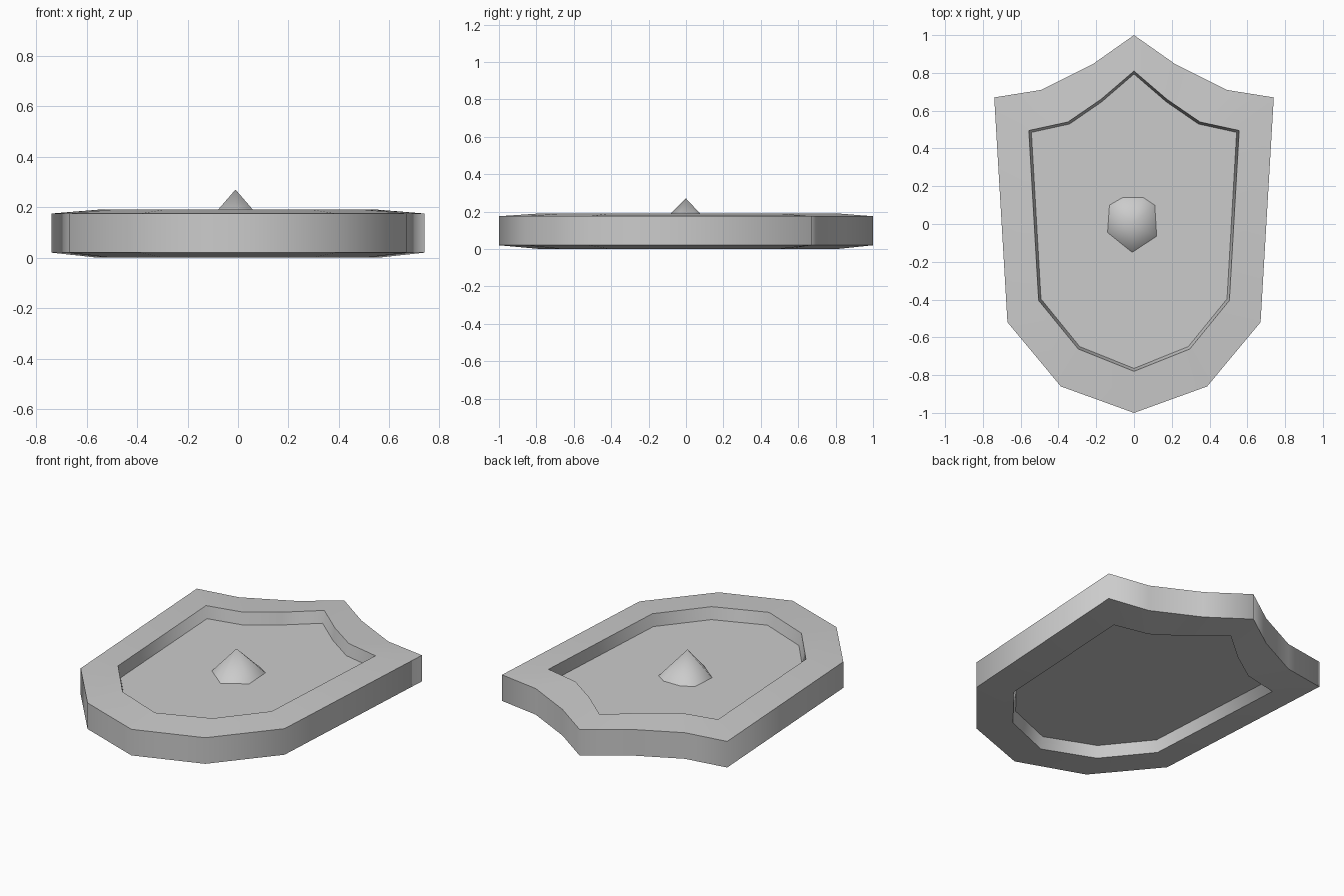
import bpy, bmesh

if "Cube" in bpy.data.objects:
    bpy.data.objects.remove(bpy.data.objects["Cube"], do_unlink=True)

# Single plain metal colour
metal = bpy.data.materials.new("grey_metal")
metal.use_nodes = True
colour = (0.6, 0.6, 0.6, 1)
metal.diffuse_color = colour
metal.node_tree.nodes["Principled BSDF"].inputs["Base Color"].default_value = colour


def mirrored(half):
    """Close a right-hand outline, running from top tip to bottom tip."""
    return half + [(-x, y) for x, y in half[-2:0:-1]]


def make_object(name, bm):
    """Smooth along the walls, crisp where a wall meets a level face."""
    bmesh.ops.recalc_face_normals(bm, faces=bm.faces[:])
    for face in bm.faces:
        face.smooth = True
    for edge in bm.edges:
        if len(edge.link_faces) == 2:
            a, b = edge.link_faces
            edge.smooth = abs(a.normal.z - b.normal.z) < 0.5
    mesh = bpy.data.meshes.new(name)
    bm.to_mesh(mesh)
    bm.free()
    mesh.materials.append(metal)
    obj = bpy.data.objects.new(name, mesh)
    bpy.context.collection.objects.link(obj)
    return obj


def loft(name, rings):
    """Skin a stack of (outline, z) rings and cap both ends."""
    bm = bmesh.new()
    loops = [[bm.verts.new((x, y, z)) for x, y in pts] for pts, z in rings]
    for low, high in zip(loops, loops[1:]):
        n = len(low)
        for i in range(n):
            j = (i + 1) % n
            bm.faces.new((low[i], low[j], high[j], high[i]))
    bm.faces.new(loops[0])
    bm.faces.new(loops[-1])
    return make_object(name, bm)


# Shield body: rim sloping up to a recessed panel, front and back
outer = mirrored([(0, 1), (0.22, 0.845), (0.49, 0.71), (0.74, 0.67),
                  (0.67, -0.52), (0.387, -0.86), (0, -1)])
inner = mirrored([(0, 0.81), (0.175, 0.66), (0.35, 0.54), (0.557, 0.495),
                  (0.505, -0.405), (0.295, -0.662), (0, -0.78)])
panel = [(x * 0.975, y * 0.98) for x, y in inner]
loft("shield_body", [(panel, 0.07), (inner, 0.0), (outer, 0.02),
                     (outer, 0.175), (inner, 0.19), (panel, 0.12)])

# Central boss: blunt faceted spike
base = [(-0.01, -0.15), (0.12, -0.065), (0.11, 0.1), (0.05, 0.14),
        (-0.06, 0.14), (-0.13, 0.1), (-0.14, -0.045)]
bm = bmesh.new()
tip = bm.verts.new((-0.01, 0, 0.27))
ring = [bm.verts.new((x, y, 0.12)) for x, y in base]
for a, b in zip(ring, ring[1:] + ring[:1]):
    bm.faces.new((a, b, tip))
bm.faces.new(ring[::-1])
make_object("centre_boss", bm)
